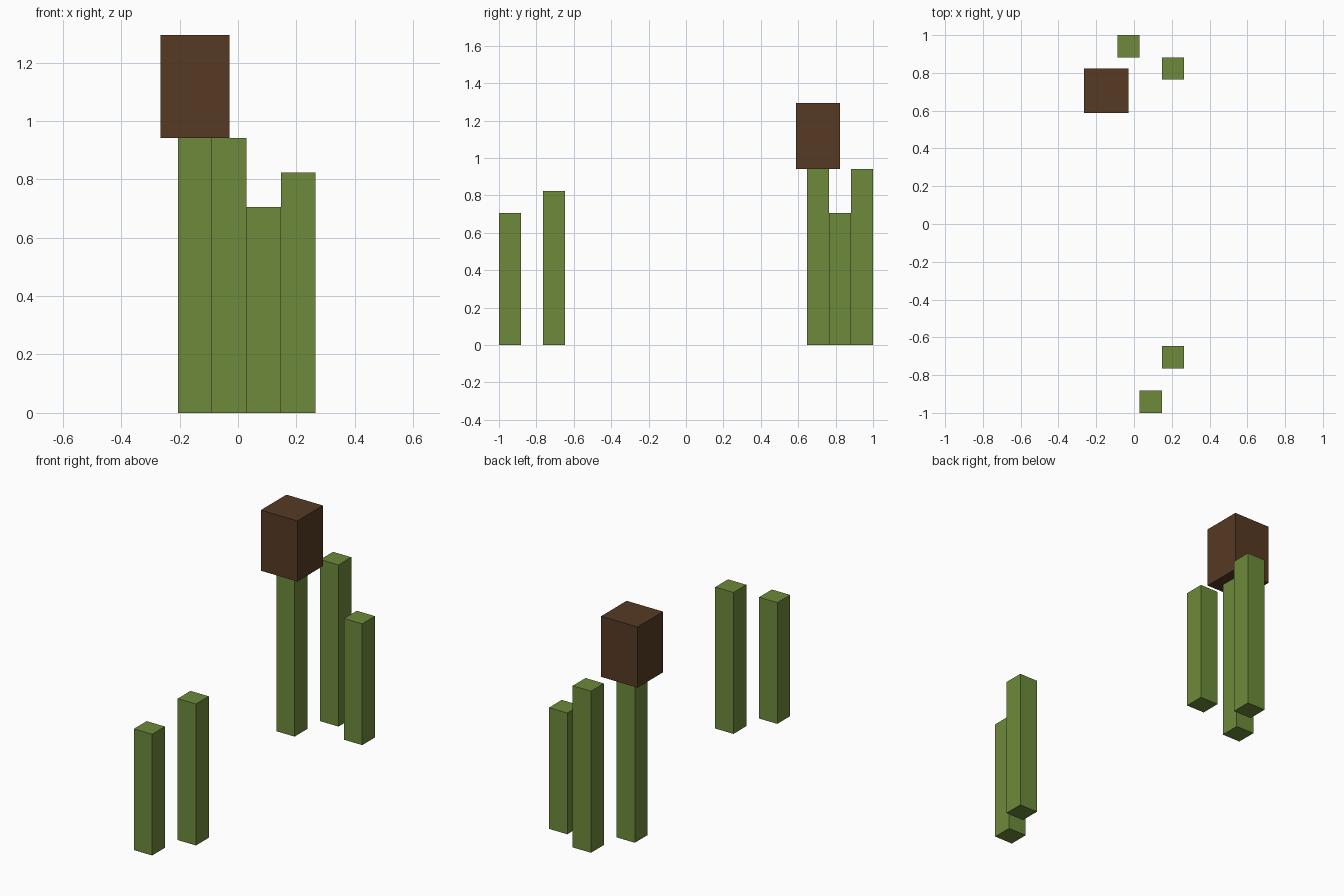
import bpy

cube = bpy.data.objects.get("Cube")
if cube:
    bpy.data.objects.remove(cube, do_unlink=True)

U = 2 / 17  # width of one stalk


def material(name, rgb):
    mat = bpy.data.materials.new(name)
    mat.use_nodes = True
    mat.diffuse_color = (*rgb, 1)
    mat.node_tree.nodes["Principled BSDF"].inputs["Base Color"].default_value = (*rgb, 1)
    return mat


def block(name, x, y, base, width, height, mat):
    """Square upright block centred on x, y, sized in stalk widths."""
    bpy.ops.mesh.primitive_cube_add(size=1, location=(x * U, y * U, (base + height / 2) * U))
    obj = bpy.context.object
    obj.name = name
    obj.scale = (width * U, width * U, height * U)
    bpy.ops.object.transform_apply(location=False, rotation=False, scale=True)
    obj.data.materials.append(mat)
    return obj


green = material("reed green", (0.153, 0.254, 0.044))
brown = material("seed head brown", (0.093, 0.042, 0.017))

# Stalks: name, x, y, height
stalks = [
    ("front_short_stalk", 0.75, -8, 6),
    ("front_tall_stalk", 1.75, -6, 7),
    ("back_short_stalk", 1.75, 7, 6),
    ("back_tall_stalk", -0.25, 8, 8),
    ("seed_head_stalk", -1.25, 6, 8),
]
for name, x, y, height in stalks:
    block(name, x, y, 0, 1, height, green)

# Seed head on top of its stalk
block("seed_head", -1.25, 6, 8, 2, 3, brown)
